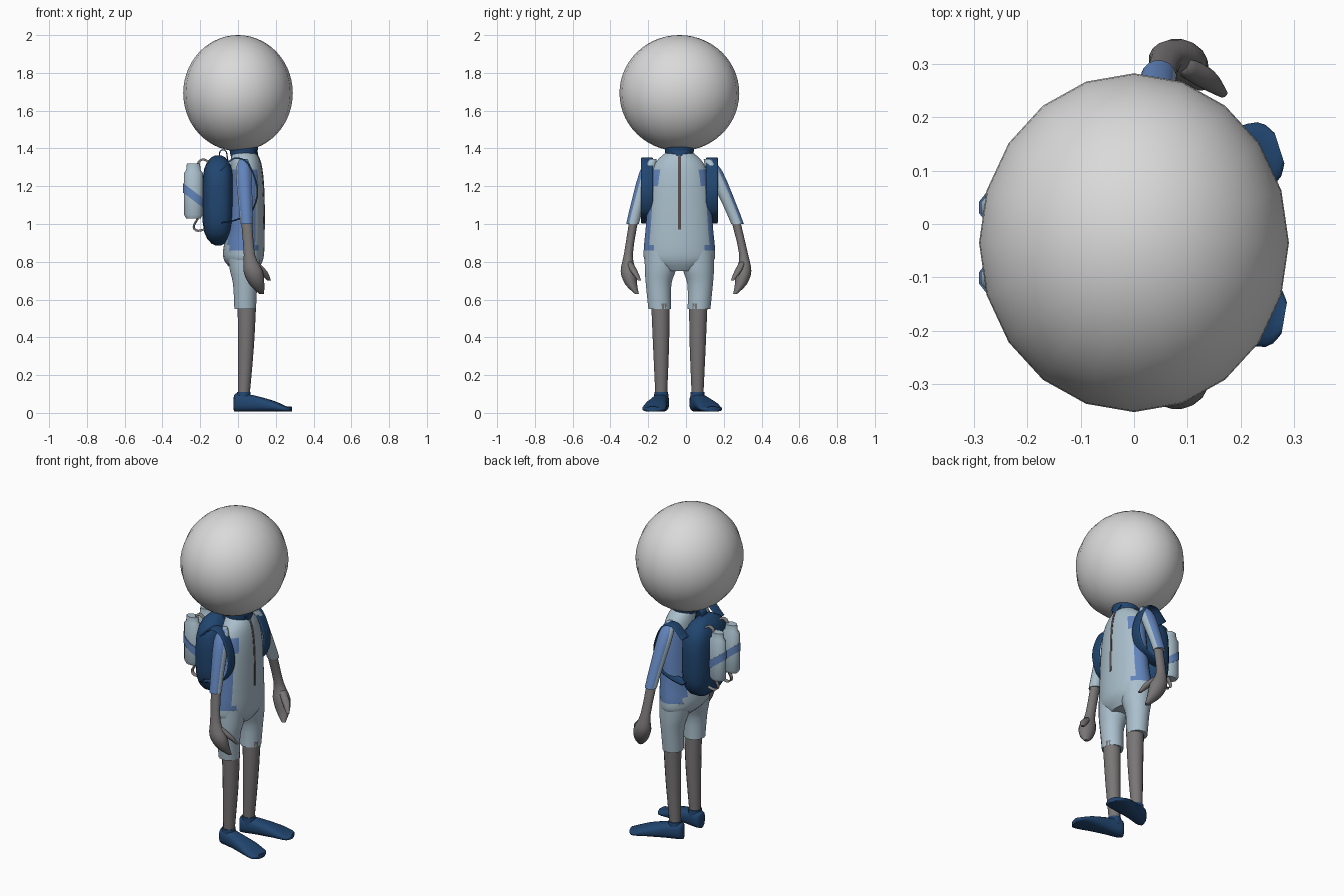
import bpy, bmesh, math
from mathutils import Matrix, Vector

cube = bpy.data.objects.get("Cube")
if cube:
    bpy.data.objects.remove(cube, do_unlink=True)

MID = -0.035  # y of the body's symmetry plane


def material(name, red, green, blue):
    mat = bpy.data.materials.new(name)
    mat.use_nodes = True
    color = (red, green, blue, 1)
    mat.diffuse_color = color
    mat.node_tree.nodes["Principled BSDF"].inputs["Base Color"].default_value = color
    return mat


WHITE = material("head white", 0.7, 0.7, 0.7)
SUIT = material("pale suit", 0.4, 0.52, 0.6)
BLUE = material("panel blue", 0.12, 0.23, 0.5)
NAVY = material("navy", 0.015, 0.06, 0.16)
GREY = material("skin grey", 0.19, 0.18, 0.18)
DARK = material("zip grey", 0.1, 0.08, 0.08)


def activate(ob):
    bpy.ops.object.select_all(action='DESELECT')
    ob.select_set(True)
    bpy.context.view_layer.objects.active = ob


def finish(name, bm, mats):
    mesh = bpy.data.meshes.new(name)
    bm.to_mesh(mesh)
    bm.free()
    ob = bpy.data.objects.new(name, mesh)
    bpy.context.collection.objects.link(ob)
    for mat in mats:
        mesh.materials.append(mat)
    activate(ob)
    bpy.ops.object.shade_smooth_by_angle(angle=math.radians(50))


def refine(rings, steps):
    """Add in-between rings along a smooth curve through the given ones."""
    rings = [Vector(ring) for ring in rings]
    padded = [rings[0], *rings, rings[-1]]
    result = []
    for before, start, end, after in zip(padded, rings, rings[1:], padded[3:]):
        lead, trail = (end - before) / 2, (after - start) / 2
        for step in range(steps):
            t = step / steps
            blend = t * t * (3 - 2 * t)
            result.append(start.lerp(end, blend) + lead * t * (1 - t) ** 2
                          - trail * t * t * (1 - t))
    return result + [rings[-1]]


def loft(name, rings, mats, along_x=False, sides=16, steps=3, power=1, rule=None, move=None):
    """Skin rings given as (height, x, y, x radius, y radius), or lengthwise along x."""
    bm = bmesh.new()
    loops = []
    for t, u, v, ru, rv in refine(rings, steps):
        loop = []
        for i in range(sides):
            angle = math.tau * (i + 0.5) / sides
            c, s = math.cos(angle), math.sin(angle)
            p = u + ru * math.copysign(abs(c) ** power, c)
            q = v + rv * math.copysign(abs(s) ** power, s)
            loop.append(bm.verts.new((t, p, q) if along_x else (p, q, t)))
        loops.append(loop)
    for low, high in zip(loops, loops[1:]):
        for i in range(sides):
            j = (i + 1) % sides
            bm.faces.new((low[i], low[j], high[j], high[i]))
    bm.faces.new(loops[0])
    bm.faces.new(loops[-1])
    bmesh.ops.recalc_face_normals(bm, faces=bm.faces)
    if rule:
        for face in bm.faces:
            face.material_index = rule(face.calc_center_median(), face.normal)
    if move:
        bmesh.ops.transform(bm, matrix=move, verts=bm.verts)
    finish(name, bm, mats)


def bent(name, points, mat, y, thickness, width=0):
    """Tube or ribbon bent through (x, z) points, centred on y."""
    data = bpy.data.curves.new(name, 'CURVE')
    data.dimensions = '2D'
    data.fill_mode = 'BOTH'
    data.bevel_depth, data.extrude, data.bevel_resolution = thickness, width, 2
    data.use_fill_caps = True
    spline = data.splines.new('BEZIER')
    spline.bezier_points.add(len(points) - 1)
    spline.resolution_u = 6
    for knot, (x, z) in zip(spline.bezier_points, points):
        knot.co = (x, z, 0)
        knot.handle_left_type = knot.handle_right_type = 'AUTO'
    data.materials.append(mat)
    ob = bpy.data.objects.new(name, data)
    bpy.context.collection.objects.link(ob)
    ob.location.y = y
    ob.rotation_euler.x = math.pi / 2
    activate(ob)
    bpy.ops.object.convert(target='MESH')
    bpy.ops.object.shade_smooth_by_angle(angle=math.radians(50))


# Round head
bm = bmesh.new()
bmesh.ops.create_uvsphere(bm, u_segments=20, v_segments=28, radius=1)
bmesh.ops.transform(bm, matrix=Matrix.Translation((0, MID, 1.693))
                    @ Matrix.Diagonal((0.29, 0.317, 0.307, 1)), verts=bm.verts)
finish("head", bm, [WHITE])

# Torso with blue side panels
torso = [(0.75, 0.04, MID, 0.06, 0.1), (0.8, 0.03, MID, 0.1, 0.18), (0.86, 0.03, MID, 0.11, 0.19),
         (0.97, 0.04, MID, 0.1, 0.18), (1.2, 0.045, MID, 0.09, 0.16),
         (1.32, 0.04, MID, 0.08, 0.13), (1.38, 0.03, MID, 0.065, 0.07)]
loft("torso", torso, [SUIT, BLUE], sides=28,
     rule=lambda spot, normal: int(0.86 < spot.z < 1.3 and -0.05 < spot.x < 0.1))
loft("collar", [(1.36, 0.03, MID, 0.07, 0.075), (1.42, 0.03, MID, 0.08, 0.08)], [NAVY], sides=20)

# Zip down the chest and the collar point above it
loft("zip", [(z, x + depth, MID, 0.004, 0.008) for z, x, y, depth, width in torso[3:]],
     [DARK], sides=8)
loft("collar_point", [(1.35, 0.104, MID, 0.004, 0.004), (1.39, 0.096, MID, 0.008, 0.045)],
     [NAVY], sides=8)

for side, s, yaw in (("right", -1, -0.17), ("left", 1, 0.31)):
    def beside(rings, squash=1, splay=0):
        """Place (z, x, distance, radius) rings beside the body, splaying with depth."""
        return [(z, x, MID + s * (out + min(0.07, splay * (1.4 - z))), r, r * squash)
                for z, x, out, r in rings]

    # Shorts and bare leg
    loft(side + "_shorts", beside([(0.86, 0.03, 0.09, 0.09), (0.76, 0.035, 0.1, 0.08),
                                   (0.68, 0.038, 0.11, 0.065), (0.55, 0.038, 0.104, 0.058)],
                                  squash=1.05), [SUIT], sides=20)
    loft(side + "_leg", beside([(0.58, 0.047, 0.1, 0.05), (0.35, 0.042, 0.097, 0.043),
                                (0.08, 0.03, 0.096, 0.031)]), [GREY])

    # Shoe turned outwards, with a cuff at the ankle
    place = Matrix.Translation((0.02, MID + s * 0.096, 0)) @ Matrix.Rotation(yaw, 4, 'Z')
    shoe = [(-0.04, 0.05, 0.02), (-0.02, 0.055, 0.04), (0.06, 0.05, 0.045),
            (0.17, 0.035, 0.06), (0.24, 0.02, 0.06), (0.265, 0.02, 0.03)]
    loft(side + "_shoe", [(x, 0, z, width, z - 0.006) for x, z, width in shoe],
         [NAVY], along_x=True, power=0.75, move=place)
    loft(side + "_shoe_cuff", beside([(0.06, 0.03, 0.096, 0.041), (0.11, 0.03, 0.096, 0.037)]),
         [NAVY])

    # Sleeve with a blue outer stripe, hand and thumb; the left arm hangs further out
    splay = 0.15 if s > 0 else 0
    loft(side + "_sleeve", beside([(1.345, 0.03, 0.14, 0.02), (1.28, 0.03, 0.168, 0.042),
                                   (1.1, 0.04, 0.222, 0.037), (1, 0.046, 0.248, 0.034)],
                                  splay=splay), [SUIT, BLUE],
         rule=lambda spot, normal: int(normal.y * s > 0.5))
    loft(side + "_forearm_and_hand",
         beside([(1.03, 0.045, 0.24, 0.03), (0.84, 0.06, 0.27, 0.03), (0.75, 0.08, 0.27, 0.052),
                 (0.68, 0.1, 0.255, 0.04), (0.63, 0.125, 0.225, 0.013)],
                squash=0.8, splay=splay), [GREY])
    loft(side + "_thumb", beside([(0.8, 0.085, 0.265, 0.02), (0.75, 0.13, 0.24, 0.024),
                                  (0.7, 0.165, 0.21, 0.01)], squash=0.8, splay=splay), [GREY])

    # Backpack strap looping around the shoulder
    bent(side + "_strap", [(-0.09, 1.28), (0, 1.345), (0.075, 1.27), (0.075, 1.08),
                           (0, 1.03), (-0.09, 1.01)], NAVY, MID + s * 0.172, 0.008, 0.024)

    # Air tank with a tilted band and pipes
    tank_x, out = -0.236, 0.066
    tank = [(1.03, 0.04), (1.05, 0.052), (1.27, 0.052), (1.285, 0.04), (1.32, 0.036)]
    loft(side + "_tank", beside([(z, tank_x, out, r) for z, r in tank], squash=0.7),
         [SUIT], sides=12, steps=1)
    tilt = Matrix.Identity(4)
    tilt[2][0], tilt[2][3] = -0.75, 0.75 * tank_x
    loft(side + "_tank_band", beside([(z, tank_x, out, 0.056) for z in (1.125, 1.175)], squash=0.73),
         [BLUE], sides=12, steps=1, move=tilt)
    bent(side + "_top_pipe", [(-0.215, 1.29), (-0.19, 1.335), (-0.14, 1.3)],
         GREY, MID + s * out, 0.011)
    bent(side + "_bottom_pipe", [(-0.215, 1.04), (-0.235, 0.97), (-0.15, 0.97)],
         GREY, MID + s * out, 0.011)

# Rounded backpack and its carry handle
levels = [math.sin(math.pi * (i / 12 - 0.5)) * 0.99 for i in range(13)]
bulges = [(1 - t ** 4) ** 0.5 for t in levels]
loft("backpack", [(1.125 + 0.24 * t, -0.105, MID, 0.085 * b, 0.162 * b)
                  for t, b in zip(levels, bulges)], [NAVY], sides=24, steps=1, power=0.7)
bent("backpack_handle", [(-0.1, 1.34), (-0.08, 1.39), (-0.055, 1.33)], NAVY, MID, 0.006, 0.02)
